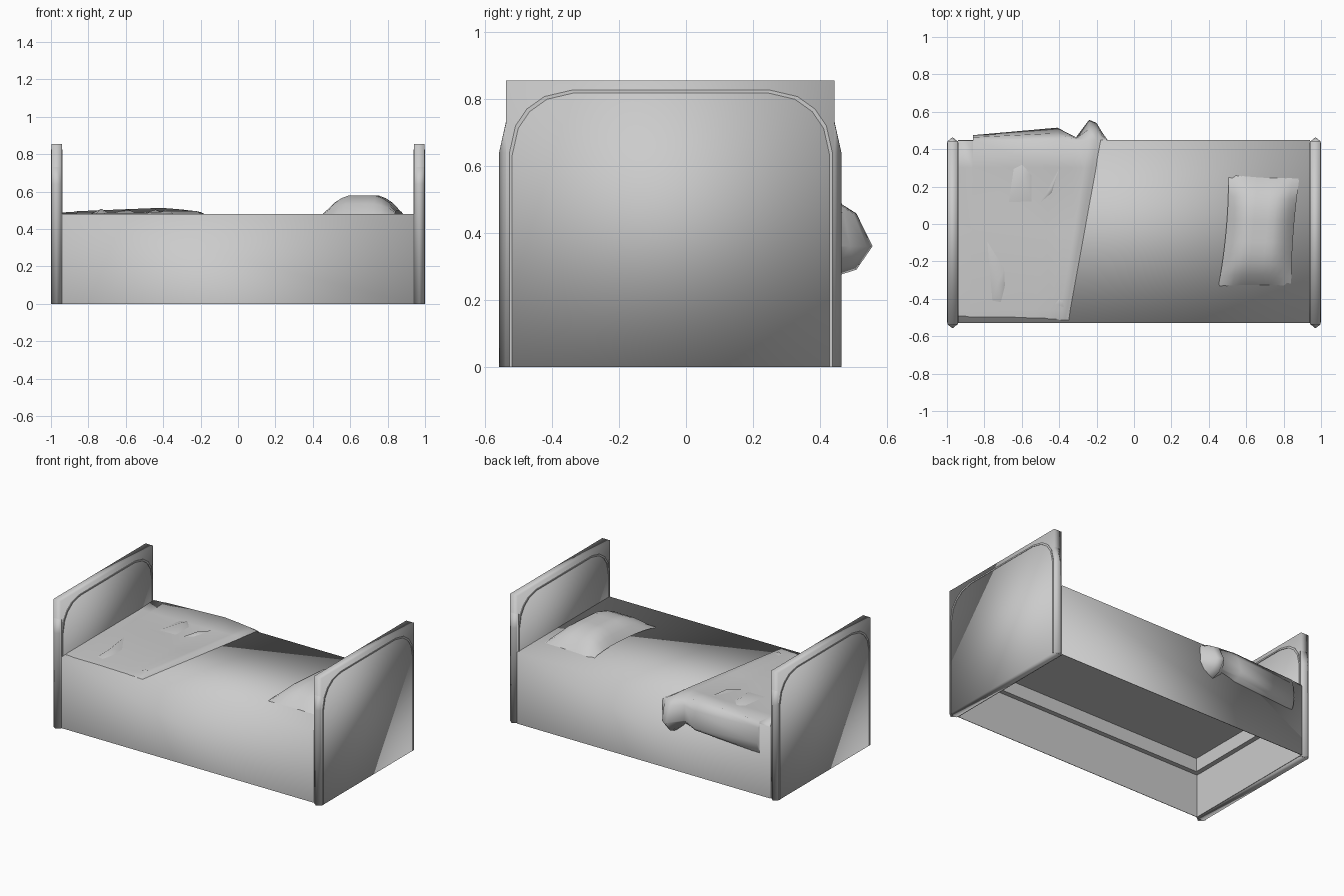
import bpy
import bmesh
import math

if "Cube" in bpy.data.objects:
    bpy.data.objects.remove(bpy.data.objects["Cube"], do_unlink=True)

grey = bpy.data.materials.new("plain grey")
grey.use_nodes = True
grey.diffuse_color = (0.6, 0.6, 0.6, 1)
grey.node_tree.nodes["Principled BSDF"].inputs["Base Color"].default_value = (0.6, 0.6, 0.6, 1)

FRONT, BACK, TOP = -0.53, 0.45, 0.48


def finish(name, bm, closed=True):
    """Turn a bmesh into a smooth grey object."""
    if closed:
        bmesh.ops.recalc_face_normals(bm, faces=bm.faces)
    for f in bm.faces:
        f.smooth = True
    mesh = bpy.data.meshes.new(name)
    bm.to_mesh(mesh)
    bm.free()
    mesh.materials.append(grey)
    obj = bpy.data.objects.new(name, mesh)
    bpy.context.collection.objects.link(obj)
    return obj


def loft(name, rings, ring_closed=True, caps=True):
    """Skin a list of equally long point rings."""
    bm = bmesh.new()
    rows = [[bm.verts.new(p) for p in r] for r in rings]
    n = len(rows[0])
    for a, b in zip(rows, rows[1:]):
        for i in range(n if ring_closed else n - 1):
            j = (i + 1) % n
            bm.faces.new((a[i], a[j], b[j], b[i]))
    if caps:
        bm.faces.new(rows[0][::-1])
        bm.faces.new(rows[-1])
    return finish(name, bm, caps)


def rect(inset, z):
    """Horizontal rectangle of the bed body, shrunk by inset."""
    x = 0.94 - inset
    return [(-x, FRONT + inset, z), (x, FRONT + inset, z),
            (x, BACK - inset, z), (-x, BACK - inset, z)]


# Bed body: soft-edged box, hollow below, with a crisp ledge under the mattress
body = loft("bed_body", [rect(0, TOP), rect(0, 0), rect(0.003, 0), rect(0.003, 0.29),
                         rect(0.035, 0.29), rect(0.035, 0.38)])
points = body.data.vertices
for edge in body.data.edges:
    edge.use_edge_sharp = all(points[i].co.z < 0.39 for i in edge.vertices)


# Arched outline of the end boards, as (y, z) pairs
def arch(inset):
    mid = (FRONT + 0.44) / 2
    half = [(0.482, 0), (0.482, 0.64), (0.464, 0.72), (0.43, 0.77),
            (0.378, 0.807), (0.297, 0.826)]
    pts = [(y - inset, z - (inset if z else 0)) for y, z in half]
    return ([(mid + y, z) for y, z in pts]
            + [(mid - y, z) for y, z in reversed(pts)])


for side, label in ((-1, "foot"), (1, "head")):
    # Plain board
    loft(label + "_board", [[(side * x, y, z) for y, z in
         ((-0.537, 0), (0.443, 0), (0.443, 0.855), (-0.537, 0.855))]
        for x in (0.941, 0.998)])
    # Thin arched bead on both faces
    for face, low, high in (("inner", 0.945, 0.937), ("outer", 0.994, 1.0)):
        bead = loft(f"{label}_{face}_bead", [
            [(side * low, *a), (side * high, *a), (side * high, *b), (side * low, *b)]
            for a, b in zip(arch(0), arch(0.008))])
        bead.data.set_sharp_from_angle(angle=math.radians(40))
    # Pointed post ridges on both edges, tapering away at the top
    for edge, out, place in ((-0.537, -1, "front"), (0.443, 1, "back")):
        rings = []
        for z, d in ((0, 0.021), (0.64, 0.021), (0.73, 0.001)):
            rings.append([(side * 0.94, edge - out * 0.01, z),
                          (side * 0.945, edge, z),
                          (side * 0.97, edge + out * d, z),
                          (side * 0.997, edge, z),
                          (side * 0.998, edge - out * 0.01, z)])
        loft(f"{label}_{place}_post", rings)


# Pillow: puffed grid with pinched sides and slightly pulled corners
def pillow_point(u, v):
    left = 0.45 + 0.055 * v + 0.06 * v * (1 - v)
    right = 0.84 + 0.045 * v - 0.04 * v * (1 - v)
    front, back = -0.34, 0.272 - 0.02 * u
    pinch = 0.01 * math.sin(math.pi * u)
    y = front + (back - front) * v + pinch * (1 - 2 * v)
    puff = min(1, 4.4 * u * (1 - u) + 0.1) * min(1, 4.6 * v * (1 - v))
    return (left + (right - left) * u, y, TOP - 0.005 + 0.105 * puff ** 0.65)


STEPS = 10
loft("pillow", [[pillow_point(i / STEPS, j / STEPS) for i in range(STEPS + 1)]
                for j in range(STEPS + 1)], False, False)

# Blanket lying over the foot end and hanging over the back edge:
# x at the back, outward reach, height on top, crest height, hem height
sections = [(-0.94, 0.449, 0.482, 0.488, 0.29), (-0.861, 0.449, 0.483, 0.493, 0.29),
            (-0.86, 0.475, 0.483, 0.495, 0.28), (-0.41, 0.515, 0.485, 0.513, 0.31),
            (-0.31, 0.463, 0.488, 0.505, 0.33), (-0.24, 0.557, 0.494, 0.497, 0.27),
            (-0.2, 0.54, 0.496, 0.49, 0.29), (-0.17, 0.49, 0.476, 0.476, 0.31),
            (-0.14, 0.445, 0.474, 0.474, 0.34)]
rings = []
for x, reach, top, crest, hem in reversed(sections):
    mid = BACK + (reach - BACK) * 0.55
    front = -0.94 + (x + 0.94) * 0.77
    lying = [(front + (x - front) * t, -0.52 + 0.967 * t, z) for t, z in
             ((0, 0.478), (0.06, top), (0.5, top), (0.85, top), (1, crest))]
    rings.append(lying + [(x, mid, 0.458), (x, reach, 0.36),
                          (x, mid, hem + 0.02), (x, 0.445, hem)])
loft("blanket", rings, False, False)


# Folds standing up from the blanket
def fold(name, outline, peak):
    bm = bmesh.new()
    ring = [bm.verts.new((x, y, TOP + 0.001)) for x, y in outline]
    tip = bm.verts.new(peak)
    for a, b in zip(ring, ring[1:] + ring[:1]):
        bm.faces.new((a, b, tip))
    for f in bm.faces:
        f.normal_update()
        if f.normal.z < 0:
            f.normal_flip()
    finish(name, bm, False)


fold("slim_fold", [(-0.39, 0.32), (-0.51, 0.1), (-0.44, 0.16)], (-0.44, 0.2, 0.504))
fold("wide_fold", [(-0.68, 0.1), (-0.54, 0.1), (-0.54, 0.26), (-0.6, 0.33), (-0.65, 0.3)],
     (-0.59, 0.25, 0.507))
fold("front_fold", [(-0.79, -0.07), (-0.76, -0.42), (-0.71, -0.43), (-0.685, -0.33),
                    (-0.69, -0.23)], (-0.73, -0.32, 0.508))
fold("fold_end", [(-0.45, -0.43), (-0.36, -0.47), (-0.37, -0.38), (-0.42, -0.38)],
     (-0.385, -0.43, 0.503))
